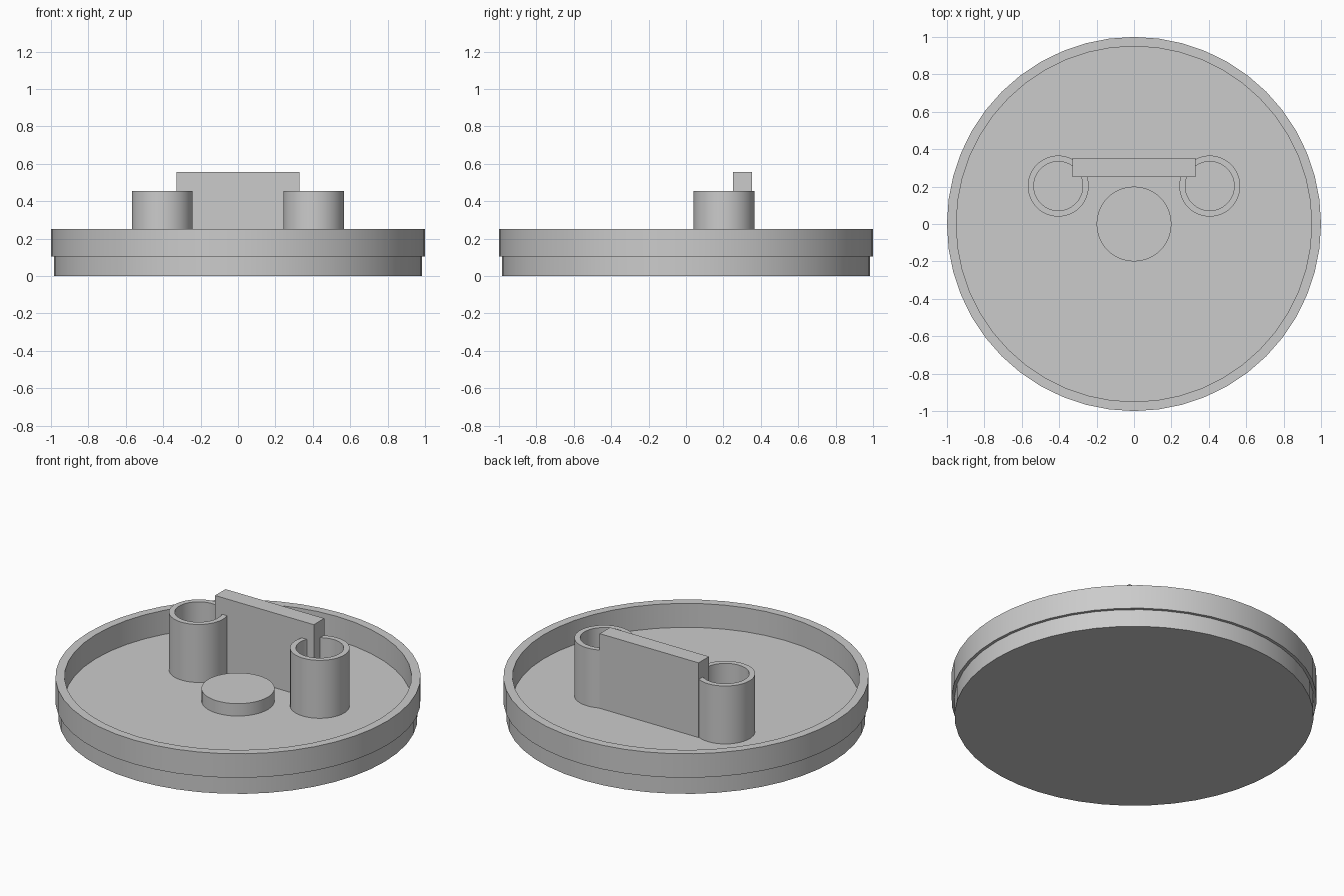
import bpy
import math

cube = bpy.data.objects.get("Cube")
if cube:
    bpy.data.objects.remove(cube, do_unlink=True)

# Single plain grey material
grey = bpy.data.materials.new("plain_grey")
grey.use_nodes = True
colour = (0.6, 0.6, 0.6, 1)
grey.diffuse_color = colour
grey.node_tree.nodes["Principled BSDF"].inputs["Base Color"].default_value = colour

FLOOR = 0.105
SINK = 0.02


def finish(obj, name):
    obj.name = name
    obj.data.materials.append(grey)
    bpy.ops.object.select_all(action='DESELECT')
    obj.select_set(True)
    bpy.context.view_layer.objects.active = obj
    bpy.ops.object.shade_smooth_by_angle(angle=math.radians(30))


def lathe(name, profile, centre=(0, 0), sides=48, closed=False):
    """Revolve (radius, z) points; a closed profile makes a ring, an open one gets end caps."""
    verts, faces = [], []
    for r, z in profile:
        for i in range(sides):
            a = 2 * math.pi * i / sides
            verts.append((centre[0] + r * math.cos(a), centre[1] + r * math.sin(a), z))
    rows = len(profile)
    for k in range(rows if closed else rows - 1):
        low, high = k * sides, (k + 1) % rows * sides
        for i in range(sides):
            j = (i + 1) % sides
            faces.append((low + i, low + j, high + j, high + i))
    if not closed:
        faces.append(tuple(reversed(range(sides))))
        faces.append(tuple(range((rows - 1) * sides, rows * sides)))
    mesh = bpy.data.meshes.new(name)
    mesh.from_pydata(verts, [], faces)
    obj = bpy.data.objects.new(name, mesh)
    bpy.context.collection.objects.link(obj)
    finish(obj, name)


# Round tray: narrower foot, overhanging rim, sunken floor
lathe("tray", [(0.983, 0), (0.983, FLOOR), (1, FLOOR), (1, 0.25),
               (0.95, 0.25), (0.95, FLOOR)])

# Low round boss in the middle of the floor
lathe("centre_disc", [(0.2, FLOOR - SINK), (0.2, 0.18)])

# Open tubes at both ends of the upright plate
for side, x in (("left", 0.405), ("right", -0.405)):
    lathe(side + "_tube", [(0.163, FLOOR - SINK), (0.163, 0.455),
                           (0.131, 0.455), (0.131, FLOOR - SINK)],
          centre=(x, 0.203), closed=True)

# Upright plate bridging the tubes
bottom, top = FLOOR - SINK, 0.556
bpy.ops.mesh.primitive_cube_add(size=1, location=(0, 0.302, (bottom + top) / 2))
plate = bpy.context.object
plate.scale = (0.66, 0.1, top - bottom)
bpy.ops.object.transform_apply(location=False, rotation=False, scale=True)
finish(plate, "upright_plate")
